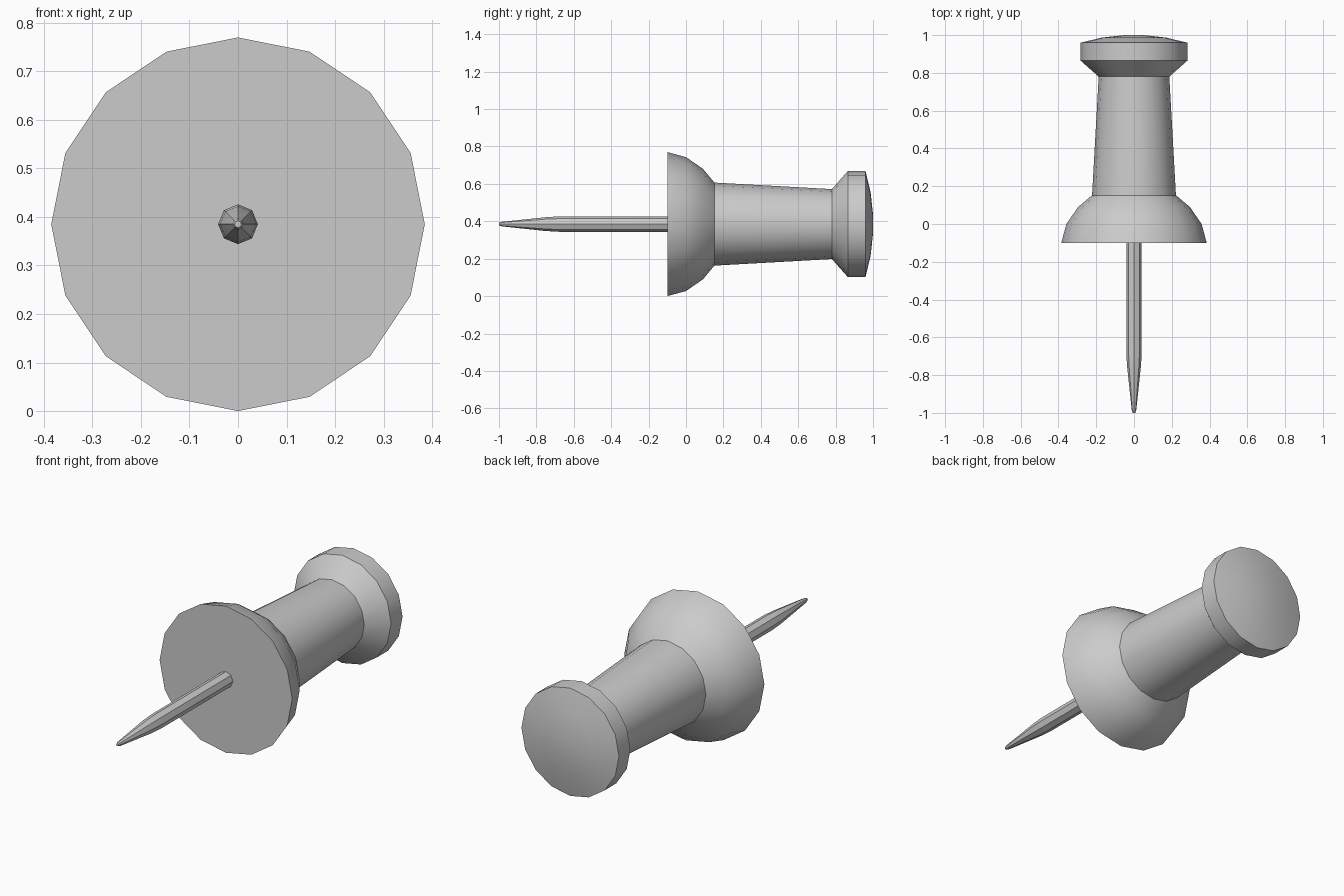
import bpy, bmesh, math

if "Cube" in bpy.data.objects:
    bpy.data.objects.remove(bpy.data.objects["Cube"])

CENTRE_Z = 0.385


def lathe(name, profile, sides):
    """Spin a (y, radius) profile round the long axis; radius 0 makes a pole."""
    bm = bmesh.new()
    rings = []
    for y, r in profile:
        n = sides if r > 0 else 1
        rings.append([bm.verts.new((r * math.cos(2 * math.pi * i / sides), y,
                                    CENTRE_Z + r * math.sin(2 * math.pi * i / sides)))
                      for i in range(n)])
    for a, b in zip(rings, rings[1:]):
        for i in range(sides):
            j = (i + 1) % sides
            quad = [a[i % len(a)], a[j % len(a)], b[j % len(b)], b[i % len(b)]]
            bm.faces.new(list(dict.fromkeys(quad)))
    bmesh.ops.recalc_face_normals(bm, faces=bm.faces)
    mesh = bpy.data.meshes.new(name)
    bm.to_mesh(mesh)
    bm.free()
    ob = bpy.data.objects.new(name, mesh)
    bpy.context.collection.objects.link(ob)
    bpy.ops.object.select_all(action='DESELECT')
    ob.select_set(True)
    bpy.context.view_layer.objects.active = ob
    bpy.ops.object.shade_smooth_by_angle(angle=math.radians(33))
    return ob


# Handle: flat base, domed collar, tapered grip, flared head with a shallow crown
lathe("handle", [(-0.10, 0), (-0.10, 0.385), (0.0, 0.358), (0.09, 0.296),
                 (0.152, 0.222), (0.78, 0.187), (0.865, 0.283), (0.96, 0.283),
                 (0.987, 0.17), (1.0, 0.05), (1.0, 0)], 16)

# Needle: thin shaft narrowing to a blunt point
lathe("needle", [(-0.09, 0), (-0.09, 0.041), (-0.68, 0.041), (-0.75, 0.037),
                 (-0.985, 0.012), (-1.0, 0.007), (-1.0, 0)], 8)
